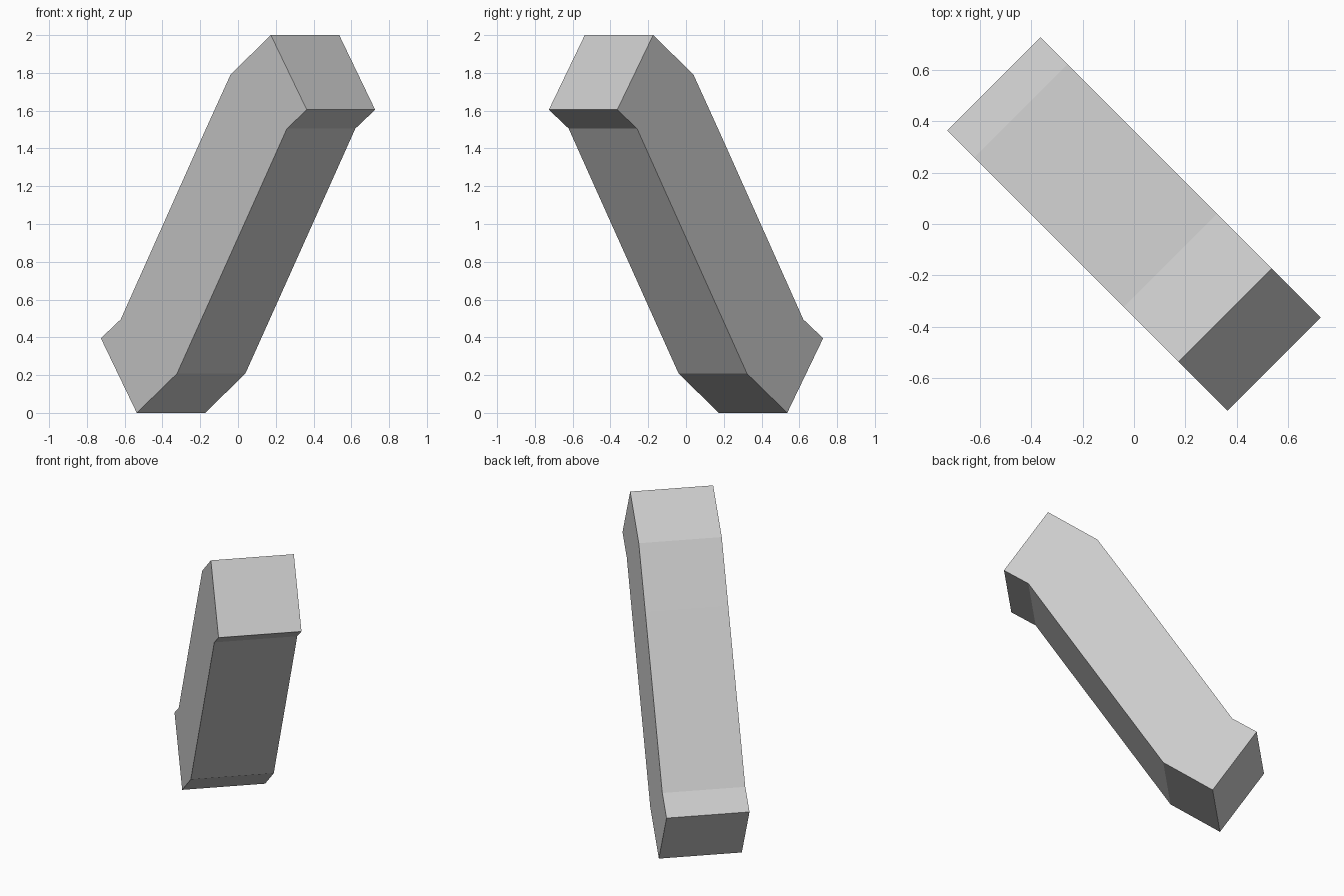
import bpy
import bmesh
from mathutils import Vector

cube = bpy.data.objects.get("Cube")
if cube:
    bpy.data.objects.remove(cube, do_unlink=True)

# Single plain grey
grey = bpy.data.materials.new("light_grey")
grey.use_nodes = True
colour = (0.6, 0.6, 0.6, 1.0)
grey.diffuse_color = colour
bsdf = grey.node_tree.nodes["Principled BSDF"]
bsdf.inputs["Base Color"].default_value = colour
bsdf.inputs["Roughness"].default_value = 0.8

# Upper and lower edge of the beam at each joint: (run, height), from foot to head
JOINTS = [
    ((-0.545, 0.395), (-0.355, 0.0)),
    ((-0.44, 0.495), (-0.142, 0.208)),
    ((-0.02, 1.435), (0.29, 1.17)),
    ((0.142, 1.792), (0.44, 1.505)),
    ((0.355, 2.0), (0.545, 1.605)),
]
HALF = 0.181  # half width, measured along x and y on the diagonal


def corner(point, side):
    """Place a profile point on one side of the diagonal beam."""
    run, height = point
    return Vector((run + side * HALF, -run + side * HALF, height))


# Loft four-cornered rings along the joints and cap both ends
bm = bmesh.new()
rings = []
for upper, lower in JOINTS:
    places = [(upper, -1), (upper, 1), (lower, 1), (lower, -1)]
    rings.append([bm.verts.new(corner(p, s)) for p, s in places])
for a, b in zip(rings, rings[1:]):
    for i in range(4):
        j = (i + 1) % 4
        bm.faces.new((a[i], a[j], b[j], b[i]))
bm.faces.new(rings[0])
bm.faces.new(rings[-1])
bmesh.ops.recalc_face_normals(bm, faces=bm.faces[:])

mesh = bpy.data.meshes.new("bent_beam")
bm.to_mesh(mesh)
bm.free()
mesh.materials.append(grey)
beam = bpy.data.objects.new("bent_beam", mesh)
bpy.context.collection.objects.link(beam)
